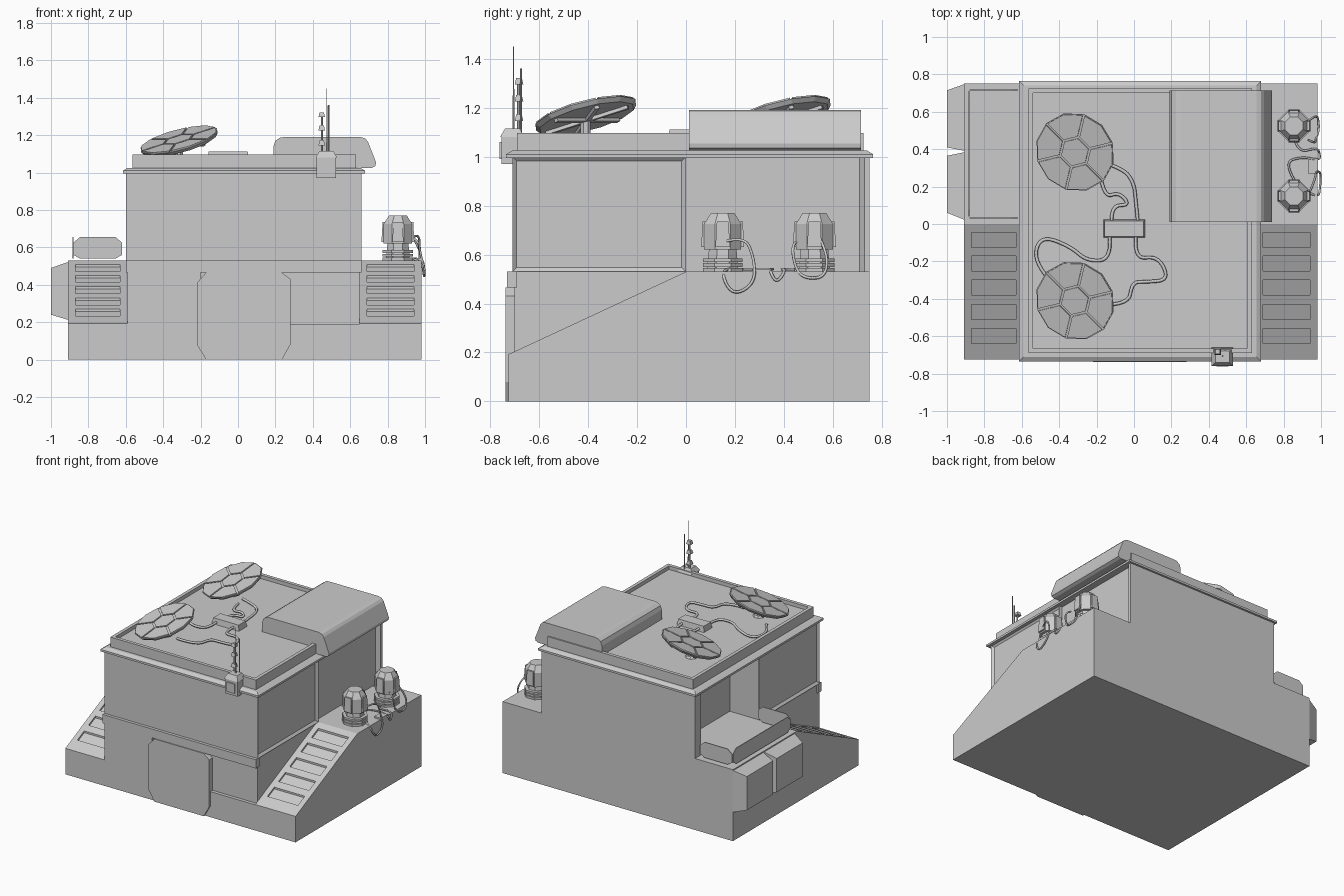
import bpy, bmesh
from math import cos, sin, pi, radians
from mathutils import Vector, Matrix

if "Cube" in bpy.data.objects:
    bpy.data.objects.remove(bpy.data.objects["Cube"])


def finish(name, bm, M=None):
    if M is not None:
        bm.transform(M)
    bmesh.ops.recalc_face_normals(bm, faces=bm.faces)
    me = bpy.data.meshes.new(name)
    bm.to_mesh(me)
    bm.free()
    ob = bpy.data.objects.new(name, me)
    bpy.context.collection.objects.link(ob)
    return ob


def loft(bm, a, b):
    """Closed solid between two matching outlines."""
    va, vb = [bm.verts.new(p) for p in a], [bm.verts.new(p) for p in b]
    bm.faces.new(va)
    bm.faces.new(vb[::-1])
    for i in range(len(a)):
        j = (i + 1) % len(a)
        bm.faces.new((va[i], va[j], vb[j], vb[i]))


def prism(name, pts, lo, hi, axis):
    """Extrude a 2D profile along x, y or z."""
    put = {'x': lambda p, t: (t, p[0], p[1]),
           'y': lambda p, t: (p[0], t, p[1]),
           'z': lambda p, t: (p[0], p[1], t)}[axis]
    bm = bmesh.new()
    loft(bm, [put(p, lo) for p in pts], [put(p, hi) for p in pts])
    return finish(name, bm)


def box(name, x0, x1, y0, y1, z0, z1, taper=0):
    t = taper
    bm = bmesh.new()
    loft(bm, [(x0, y0, z0), (x1, y0, z0), (x1, y1, z0), (x0, y1, z0)],
         [(x0 + t, y0 + t, z1), (x1 - t, y0 + t, z1), (x1 - t, y1 - t, z1), (x0 + t, y1 - t, z1)])
    return finish(name, bm)


def cone(name, x, y, z0, z1, r0, r1=None, n=8):
    r1 = r0 if r1 is None else r1
    bm = bmesh.new()
    ang = [2 * pi * (i + .5) / n for i in range(n)]
    loft(bm, [(x + r0 * cos(a), y + r0 * sin(a), z0) for a in ang],
         [(x + r1 * cos(a), y + r1 * sin(a), z1) for a in ang])
    return finish(name, bm)


def cable(name, pts, r=.009):
    cu = bpy.data.curves.new(name, 'CURVE')
    cu.dimensions, cu.bevel_depth, cu.bevel_resolution = '3D', r, 1
    sp = cu.splines.new('NURBS')
    sp.points.add(len(pts) - 1)
    for p, c in zip(sp.points, pts):
        p.co = (*c, 1)
    sp.order_u, sp.use_endpoint_u, sp.resolution_u = 3, True, 6
    ob = bpy.data.objects.new(name, cu)
    bpy.context.collection.objects.link(ob)


# Side terraces with sunken-tread ramps
def slope(y):
    return .53 + y * .335 / .72


for side, x0, x1 in (("left", -.91, -.59), ("right", .65, .98)):
    d = .015
    prism(side + "_terrace", [(-.725, 0), (-.725, .18), (0, .53 - d), (0, .53), (.75, .53), (.75, 0)], x0, x1, 'x')

    def bar(name, a, b, y0, y1):
        prism(name, [(y0, slope(y0) - d - .01), (y0, slope(y0)), (y1, slope(y1)), (y1, slope(y1) - d - .01)], a, b, 'x')
    bar(side + "_ramp_rail_a", x0, x0 + .04, -.725, 0)
    bar(side + "_ramp_rail_b", x1 - .04, x1, -.725, 0)
    for a, b in ((-.725, -.64), (-.56, -.51), (-.43, -.38), (-.30, -.25), (-.17, -.125), (-.045, 0)):
        bar(side + "_ramp_crossbar", x0 + .04, x1 - .04, a, b)

# Lower core, plinth, front band
box("lower_core", -.59, .65, -.70, .75, 0, .53)
box("front_plinth", -.59, .65, -.725, -.69, 0, .19)
box("front_left_panel", -.59, -.2, -.725, -.69, .19, .48)
box("front_band", -.60, .66, -.732, -.69, .465, .53)

# Chamfered front door
prism("front_door", [(-.17, 0), (.235, 0), (.28, .08), (.28, .43), (.235, .465), (-.17, .465), (-.22, .41), (-.22, .08)],
      -.738, -.69, 'y')

# Upper building with side alcoves and inset side panels
body = prism("upper_walls", [(-.60, -.71), (.66, -.71), (.66, 0), (.63, 0), (.63, .71), (.66, .73), (.66, .75),
                             (-.60, .75), (-.60, .68), (-.36, .68), (-.36, 0), (-.60, 0)], .53, 1.0, 'z')
bm = bmesh.new()
bm.from_mesh(body.data)
bm.normal_update()
panels = [f for f in bm.faces if abs(f.normal.x) > .9 and f.calc_center_median().y < 0]
bmesh.ops.inset_individual(bm, faces=panels, thickness=.025, depth=-.015)
bm.to_mesh(body.data)
bm.free()

# Cornice, roof and parapet
box("cornice", -.615, .68, -.735, .765, .995, 1.01)
box("cornice_slope", -.615, .68, -.735, .765, 1.01, 1.025, .025)
box("roof_deck", -.56, .625, -.69, .715, 1.02, 1.07)
for n, a in (("front", (-.565, .63, -.69, -.665)), ("back", (-.565, .63, .70, .725)),
             ("left", (-.565, -.54, -.665, .70)), ("right", (.605, .63, -.665, .70))):
    box("parapet_" + n, *a, 1.02, 1.097)

# Rounded roof housing overhanging the right wall
prism("roof_housing", [(.19, 1.03), (.19, 1.14), (.2, 1.17), (.225, 1.187), (.25, 1.19), (.655, 1.19), (.68, 1.182),
                       (.695, 1.165), (.738, 1.055), (.735, 1.035), (.715, 1.025)], .012, .715, 'y')


# Tilted solar dishes with hexagonal tiles
def dish(x, y, label):
    M = Matrix.Translation((x, y, 1.172)) @ Vector((-.26, -.26, 1)).to_track_quat('Z', 'Y').to_matrix().to_4x4()
    pol = lambda r, deg: Vector((r * cos(radians(deg)), r * sin(radians(deg))))
    bm = bmesh.new()
    R = .218
    ring = [pol(R, 30 * k) for k in range(12)]
    loft(bm, [(p.x * .93, p.y * .93, -.018) for p in ring], [(*p, 0) for p in ring])
    tiles = [[pol(.085, 60 * k) for k in range(6)]]
    for k in range(6):
        a = 60 * k
        tiles.append([pol(.085, a), pol(R, a), pol(R, a + 30), pol(R, a + 60), pol(.085, a + 60)])
    for t in tiles:
        c = sum(t, Vector((0, 0))) / len(t)
        q = [c + (p - c) * .92 for p in t]
        loft(bm, [(*p, 0) for p in q], [(*p, .008) for p in q])
    for k in range(3):  # ribs beneath
        d, s = pol(.18, 60 * k), pol(.01, 60 * k + 90)
        q = [d + s, d - s, -d - s, -d + s]
        loft(bm, [(*p, -.032) for p in q], [(*p, -.015) for p in q])
    finish(label + "_solar_dish", bm, M)
    cone(label + "_dish_post", x, y, 1.06, 1.16, .022)
    cone(label + "_dish_foot", x, y, 1.06, 1.085, .05, .035)


dish(-.315, .385, "rear")
dish(-.315, -.41, "front")

# Roof junction box and its cables
box("junction_box", -.165, .06, -.075, .025, 1.06, 1.112, .008)
z = 1.085
for pts in ([(-.2, .34), (-.06, .3), (.0, .22), (.01, .12), (.02, .02)],
            [(-.18, .26), (-.16, .14), (-.08, .17), (-.02, .1), (-.12, .1), (-.12, .02)],
            [(-.13, -.07), (-.12, -.19), (-.25, -.2), (-.34, -.12), (-.5, -.06), (-.54, -.2), (-.45, -.3)],
            [(.01, -.07), (.0, -.19), (.13, -.17), (.19, -.3), (.06, -.31), (-.01, -.31), (-.03, -.44), (-.2, -.43)]):
    cable("roof_cable", [(x, y, z) for x, y in pts])

# Antenna cluster on the front parapet
box("antenna_box", .42, .525, -.755, -.665, .97, 1.08)
box("antenna_box_cap", .415, .53, -.76, -.66, 1.08, 1.115, .02)
box("antenna_box_plate", .44, .505, -.763, -.75, .99, 1.06)
cone("whip_antenna", .475, -.705, 1.1, 1.45, .004, .002, 6)
cone("antenna_mast", .45, -.685, 1.1, 1.32, .006, n=6)
cone("antenna_rod", .485, -.675, 1.1, 1.36, .004, n=6)
for zz in (1.16, 1.24, 1.31):
    box("mast_receiver", .43, .465, -.70, -.665, zz - .014, zz + .012, .006)

# Ventilator units on the right terrace
for y in (.15, .525):
    for k in range(3):
        cone("vent_base_ring", .855, y, .53 + .02 * k, .545 + .02 * k, .088)
    cone("vent_neck", .855, y, .53, .63, .07, .06)
    cone("vent_head", .855, y, .62, .725, .082)
    cone("vent_cap", .855, y, .725, .77, .082, .052)
    for dx, dy in ((1, 0), (-1, 0), (0, 1), (0, -1)):
        cx, cy = .855 + .072 * dx, y + .072 * dy
        hx, hy = (.016, .03) if dx else (.03, .016)
        box("vent_pod", cx - hx, cx + hx, cy - hy, cy + hy, .63, .735, .006)

# Ventilator cables draping over the terrace edge
cable("vent_cable_front", [(.93, .15, .65), (.97, .24, .68), (.97, .28, .58), (1.0, .28, .48), (.995, .19, .43),
                           (.985, .14, .53), (.93, .17, .54)], .006)
cable("vent_cable_rear", [(.93, .45, .65), (.97, .43, .64), (.97, .45, .53), (.99, .5, .5), (.985, .57, .51),
                          (.97, .58, .6), (.93, .55, .66)], .006)
cable("vent_cable_link", [(.86, .23, .54), (.8, .33, .54), (.9, .36, .54), (.99, .34, .54), (.995, .37, .48),
                          (.98, .41, .54), (.88, .38, .54), (.86, .45, .54)], .006)
box("vent_cable_tray", .93, .985, .27, .35, .53, .542)

# Thin guard panels around the left terrace


def guard(a, b):
    c = .035
    return [(a, .56), (a + c, .54), (b - c, .54), (b, .56), (b, .625), (b - c, .655), (a + c, .655), (a, .625)]


prism("guard_front", guard(-.88, -.62), .03, .036, 'y')
prism("guard_back", guard(-.88, -.62), .714, .72, 'y')
prism("guard_side", guard(.04, .71), -.886, -.88, 'x')

# Tapered storage boxes bulging from the left wall
for a, b, c, d in ((.02, .385, .06, .365), (.39, .75, .41, .715)):
    bm = bmesh.new()
    loft(bm, [(-.90, a, .21), (-.90, b, .21), (-.90, b, .525), (-.90, a, .525)],
         [(-1, c, .24), (-1, d, .24), (-1, d, .49), (-1, c, .49)])
    finish("storage_box", bm)
